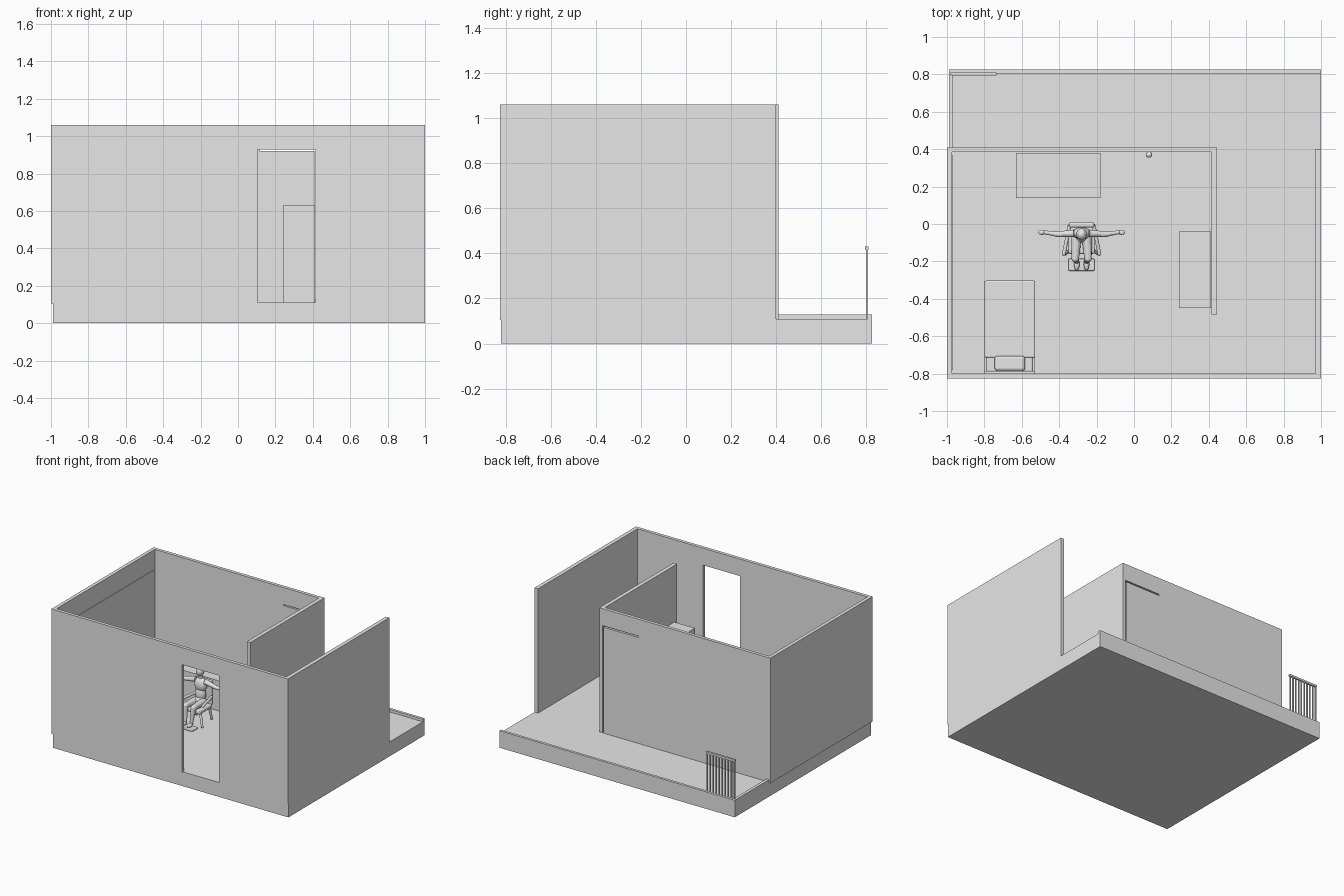
import bpy, bmesh, math
from mathutils import Vector

mat = bpy.data.materials.new("light grey")
mat.diffuse_color = (0.8, 0.8, 0.8, 1)


def finish(bm, name, bevel=0, smooth=False):
    me = bpy.data.meshes.new(name)
    bm.to_mesh(me)
    bm.free()
    ob = bpy.data.objects.new(name, me)
    bpy.context.collection.objects.link(ob)
    me.materials.append(mat)
    if smooth:
        for p in me.polygons:
            p.use_smooth = True
    if bevel:
        m = ob.modifiers.new("bevel", 'BEVEL')
        m.width, m.segments = bevel, 3
    return ob


def box(name, x0, x1, y0, y1, z0, z1, bevel=0):
    bm = bmesh.new()
    bmesh.ops.create_cube(bm, size=1)
    for v in bm.verts:
        v.co = ((x0 + x1) / 2 + v.co.x * (x1 - x0),
                (y0 + y1) / 2 + v.co.y * (y1 - y0),
                (z0 + z1) / 2 + v.co.z * (z1 - z0))
    return finish(bm, name, bevel)


def ball(name, c, r):
    bm = bmesh.new()
    bmesh.ops.create_uvsphere(bm, u_segments=16, v_segments=10, radius=1)
    for v in bm.verts:
        v.co = [c[i] + v.co[i] * r[i] for i in range(3)]
    return finish(bm, name, smooth=True)


def limb(name, a, b, r0, r1):
    a, b = Vector(a), Vector(b)
    d = b - a
    bm = bmesh.new()
    bmesh.ops.create_cone(bm, cap_ends=True, segments=12, radius1=r0, radius2=r1, depth=d.length)
    q = Vector((0, 0, 1)).rotation_difference(d)
    for v in bm.verts:
        v.co = q @ v.co + (a + b) / 2
    finish(bm, name)
    bpy.context.view_layer.objects.active = bpy.data.objects[-1]
    ball(name + "_joint", b, (r1, r1, r1))


F, T = 0.11, 1.06   # floor and wall top

# base slab with raised rim around the back terrace
box("base_slab", -0.99, 1, -0.82, 0.825, 0, F)
box("terrace_rim_back", -0.99, 1, 0.805, 0.825, F, 0.13)
box("terrace_rim_left", -0.99, -0.967, 0.41, 0.805, F, 0.13)


# outer walls, front and back have a door opening
def door_wall(name, x0, x1, y0, y1, a, b, top):
    box(name + "_left", x0, a, y0, y1, 0.105, T)
    box(name + "_right", b, x1, y0, y1, 0.105, T)
    box(name + "_lintel", a, b, y0, y1, top, T)


door_wall("front_wall", -1, 1, -0.825, -0.80, 0.105, 0.415, 0.93)
door_wall("back_wall", -1, 0.445, 0.385, 0.41, 0.115, 0.42, 0.93)
box("left_wall", -1, -0.973, -0.80, 0.385, 0.105, T)
box("right_wall", 0.97, 1, -0.80, 0.40, 0.105, T)
box("inner_wall", 0.415, 0.445, -0.485, 0.385, F, T)
# closed back door with small gap, and knob
box("back_door", 0.115, 0.41, 0.387, 0.41, F, 0.92)
ball("door_knob", (0.08, 0.37, 0.50), (0.017, 0.016, 0.017))
# thin panel on the left wall
box("wall_panel", -0.973, -0.968, -0.78, 0.365, F, 0.91)

# terrace railing
box("rail_top", -0.98, -0.735, 0.795, 0.81, 0.415, 0.43)
for i in range(10):
    x = -0.972 + i * 0.0255
    box("rail_bar", x - 0.004, x + 0.004, 0.799, 0.807, F, 0.415)

# cabinets
box("tall_cabinet", 0.24, 0.413, -0.45, -0.04, F, 0.63)
box("low_cabinet", -0.63, -0.18, 0.14, 0.38, F, 0.34)

# bed
box("bed_frame", -0.80, -0.53, -0.797, -0.305, 0.14, 0.19)
box("mattress", -0.79, -0.54, -0.79, -0.31, 0.19, 0.24, 0.01)
box("blanket", -0.798, -0.528, -0.715, -0.303, 0.17, 0.25, 0.008)
box("headboard", -0.80, -0.53, -0.80, -0.785, F, 0.33)
box("pillow", -0.745, -0.583, -0.785, -0.705, 0.235, 0.275, 0.015)
for x in (-0.79, -0.54):
    for y in (-0.78, -0.32):
        box("bed_leg", x - 0.01, x + 0.01, y - 0.01, y + 0.01, F, 0.14)

# chair with splayed arm boards and foot rest
C = -0.28
box("chair_seat", C - 0.07, C + 0.07, -0.16, -0.01, 0.205, 0.235, 0.01)
box("chair_back", C - 0.068, C + 0.068, -0.02, 0.01, 0.22, 0.41, 0.012)
box("foot_rest", C - 0.07, C + 0.07, -0.25, -0.185, F, 0.125, 0.006)
for s in (-1, 1):
    limb("chair_arm", (C + s * 0.065, -0.01, 0.29), (C + s * 0.095, -0.16, 0.28), 0.01, 0.01)
    limb("chair_front_leg", (C + s * 0.06, -0.14, 0.21), (C + s * 0.09, -0.16, 0.12), 0.01, 0.008)
    limb("chair_rear_leg", (C + s * 0.06, -0.03, 0.21), (C + s * 0.065, -0.01, 0.12), 0.01, 0.008)

# seated figure
ball("head", (C, -0.055, 0.485), (0.028, 0.033, 0.038))
limb("neck", (C, -0.05, 0.42), (C, -0.053, 0.455), 0.014, 0.013)
ball("chest", (C, -0.05, 0.38), (0.05, 0.033, 0.055))
ball("belly", (C, -0.052, 0.31), (0.042, 0.032, 0.06))
ball("hips", (C, -0.06, 0.262), (0.05, 0.04, 0.035))
for s in (-1, 1):
    limb("upper_arm", (C + s * 0.04, -0.05, 0.41), (C + s * 0.125, -0.055, 0.395), 0.02, 0.015)
    limb("forearm", (C + s * 0.125, -0.055, 0.395), (C + s * 0.195, -0.045, 0.385), 0.015, 0.01)
    ball("hand", (C + s * 0.212, -0.045, 0.384), (0.021, 0.013, 0.008))
    limb("thigh", (C + s * 0.028, -0.07, 0.26), (C + s * 0.034, -0.185, 0.262), 0.027, 0.02)
    limb("shin", (C + s * 0.034, -0.185, 0.262), (C + s * 0.026, -0.20, 0.15), 0.02, 0.012)
    ball("foot", (C + s * 0.026, -0.215, 0.138), (0.015, 0.034, 0.014))
